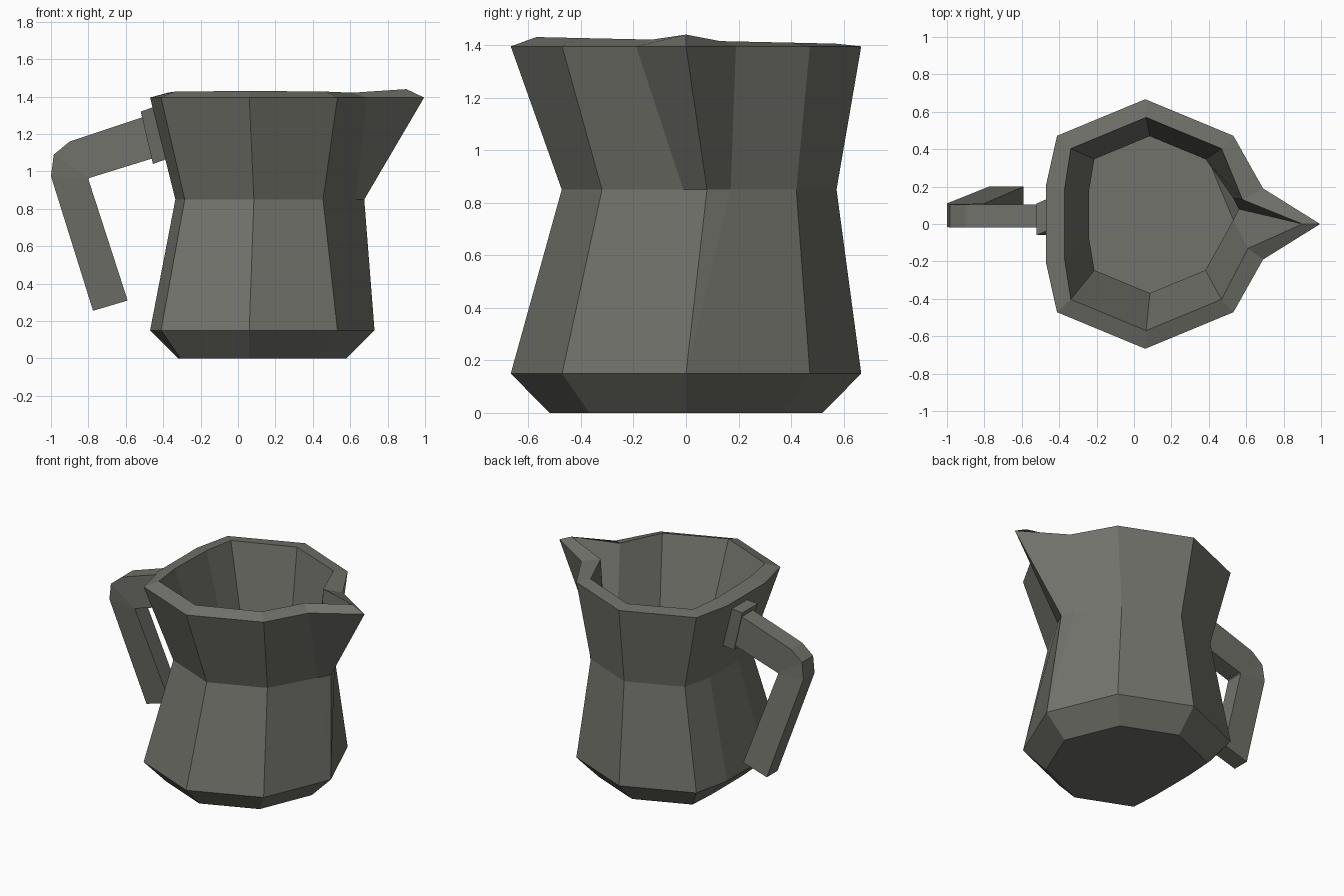
import bpy, bmesh

if "Cube" in bpy.data.objects:
    bpy.data.objects.remove(bpy.data.objects["Cube"])

clay = bpy.data.materials.new("dark grey clay")
clay.diffuse_color = (0.165, 0.168, 0.145, 1)
clay.use_nodes = True
clay.node_tree.nodes["Principled BSDF"].inputs["Base Color"].default_value = clay.diffuse_color


def finish(name, bm):
    bmesh.ops.remove_doubles(bm, verts=bm.verts, dist=0.0005)
    bmesh.ops.recalc_face_normals(bm, faces=bm.faces)
    mesh = bpy.data.meshes.new(name)
    bm.to_mesh(mesh)
    bm.free()
    mesh.materials.append(clay)
    obj = bpy.data.objects.new(name, mesh)
    bpy.context.collection.objects.link(obj)


def loft(name, rings):
    """Skin a list of equal-length rings and cap both ends."""
    bm = bmesh.new()
    loops = [[bm.verts.new(p) for p in ring] for ring in rings]
    n = len(loops[0])
    for a, b in zip(loops, loops[1:]):
        for i in range(n):
            j = (i + 1) % n
            bm.faces.new((a[i], a[j], b[j], b[i]))
    bm.faces.new(loops[0])
    bm.faces.new(loops[-1])
    finish(name, bm)


def jug_ring(z, cx, cy, r, left, half, tip, lip_back=None, lip_front=None, tilt=0, tip_z=None):
    """Octagon with a flattened handle side and a pulled spout side."""
    d = r * 0.707
    lip_back, lip_front = lip_back or tip, lip_front or tip
    pts = [tip, lip_back, (cx + d, cy + d), (cx, cy + r), (cx - d, cy + d),
           (left, cy + half), (left, cy - half),
           (cx - d, cy - d), (cx, cy - r), (cx + d, cy - d), lip_front]
    ring = [(x, y, z - tilt * y) for x, y in pts]
    if tip_z:
        ring[0] = (*tip, tip_z)
    return ring


# Jug body: outside from base to rim, then inside from rim down to the floor
loft("jug_body", [
    jug_ring(0.00, 0.06, 0, 0.52, -0.32, 0.17, (0.58, 0)),
    jug_ring(0.15, 0.06, 0, 0.667, -0.47, 0.21, (0.73, 0)),
    jug_ring(0.85, 0.085, 0.05, 0.523, -0.335, 0.16, (0.675, 0.08), (0.64, 0.17), (0.63, -0.01)),
    jug_ring(1.395, 0.06, 0, 0.667, -0.47, 0.21, (0.995, 0), (0.69, 0.19), (0.69, -0.19)),
    jug_ring(1.418, 0.065, 0, 0.57, -0.372, 0.18, (0.90, 0), (0.58, 0.13), (0.61, -0.13),
             tilt=0.022, tip_z=1.44),
    jug_ring(0.86, 0.085, 0.05, 0.42, -0.24, 0.13, (0.56, 0.08), (0.53, 0.14), (0.53, 0.02)),
    jug_ring(0.18, 0.06, 0, 0.57, -0.37, 0.18, (0.63, 0)),
    jug_ring(0.10, 0.06, 0, 0.48, -0.28, 0.15, (0.54, 0)),
])


def section(outer, inner, y0, y1):
    (xa, za), (xb, zb) = outer, inner
    return [(xa, y0, za), (xa, y1, za), (xb, y1, zb), (xb, y0, zb)]


# Handle: bent square bar that drifts backwards toward its free end
loft("handle", [
    section((-0.48, 1.30), (-0.44, 1.075), -0.02, 0.105),
    section((-0.90, 1.16), (-0.795, 0.965), -0.02, 0.105),
    section((-0.985, 1.09), (-0.797, 0.962), -0.02, 0.105),
    section((-1.0, 0.975), (-0.80, 0.958), -0.015, 0.11),
    section((-0.775, 0.255), (-0.59, 0.31), 0.08, 0.20),
])

# Mounting plate between handle and body
loft("handle_mount", [
    section((-0.52, 1.32), (-0.455, 1.04), -0.06, 0.11),
    section((-0.45, 1.345), (-0.385, 1.065), -0.03, 0.14),
])
